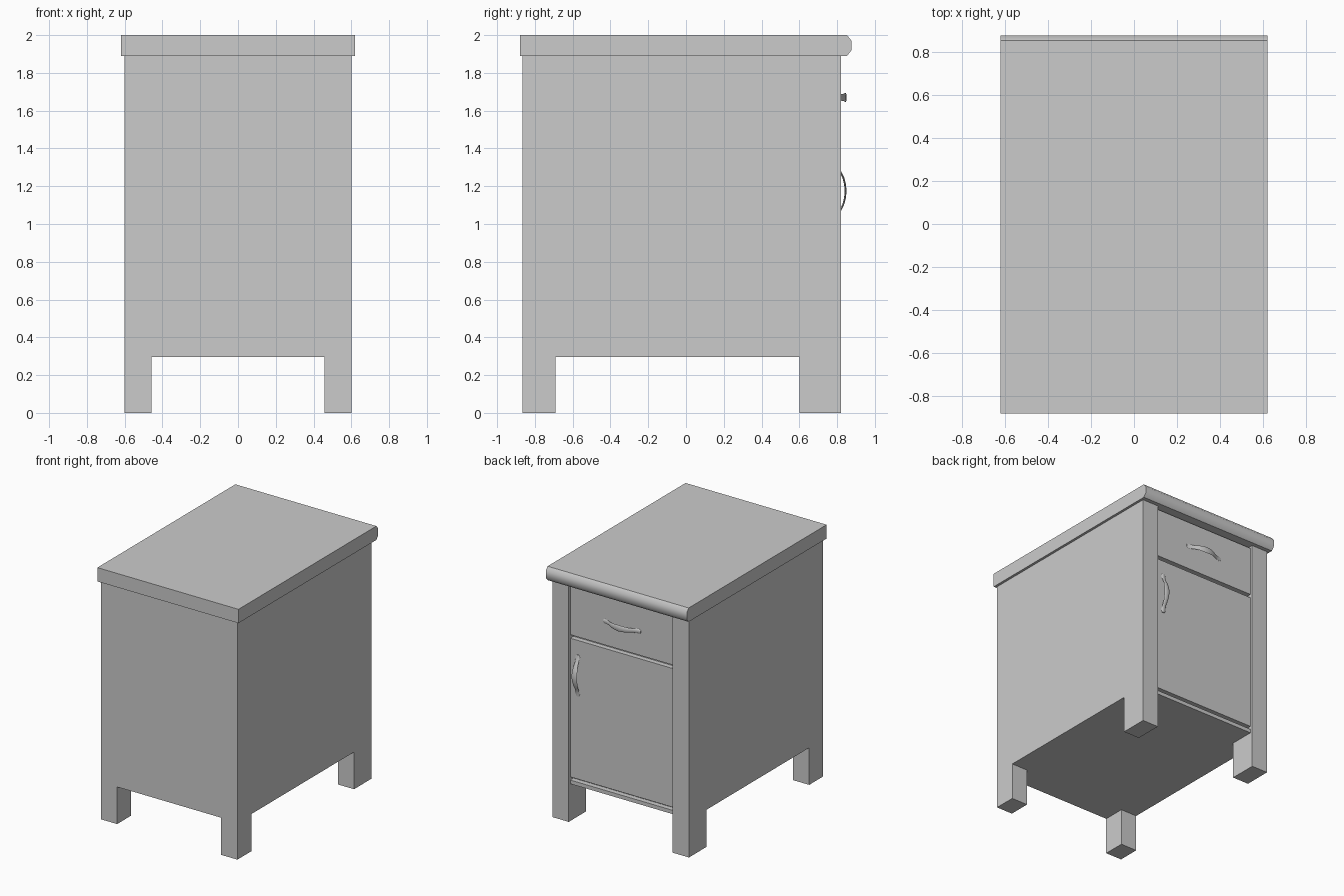
import bpy, bmesh, math
from mathutils import Vector

if "Cube" in bpy.data.objects:
    bpy.data.objects.remove(bpy.data.objects["Cube"])


def finish(name, bm, smooth=None):
    bmesh.ops.recalc_face_normals(bm, faces=bm.faces)
    me = bpy.data.meshes.new(name)
    bm.to_mesh(me)
    bm.free()
    ob = bpy.data.objects.new(name, me)
    bpy.context.collection.objects.link(ob)
    if smooth:
        bpy.ops.object.select_all(action='DESELECT')
        bpy.context.view_layer.objects.active = ob
        ob.select_set(True)
        bpy.ops.object.shade_smooth_by_angle(angle=math.radians(smooth))
    return ob


def box(name, lo, hi):
    bm = bmesh.new()
    bmesh.ops.create_cube(bm, size=1)
    lo, hi = Vector(lo), Vector(hi)
    for v in bm.verts:
        v.co = (lo + hi) / 2 + v.co * (hi - lo)
    return finish(name, bm)


def cut(target, name, lo, hi):
    cutter = box(name, lo, hi)
    cutter.hide_render = True
    cutter.hide_viewport = False
    cutter.display_type = 'WIRE'
    mod = target.modifiers.new(name, 'BOOLEAN')
    mod.operation = 'DIFFERENCE'
    mod.solver = 'EXACT'
    mod.object = cutter
    bpy.context.view_layer.objects.active = target
    bpy.ops.object.modifier_apply(modifier=mod.name)
    bpy.data.objects.remove(cutter)


INNER = 0.457    # half width between the posts
PANEL_Y = 0.80   # front plane of drawer and door

# Case with four integral legs and a recessed door side
case = box("case", (-0.6, -0.865, 0), (0.6, 0.82, 1.89))
cut(case, "side_opening", (-1, -0.69, -0.5), (1, 0.6, 0.295))
cut(case, "end_opening", (-INNER, -1, -0.5), (INNER, 1, 0.295))
cut(case, "panel_setback", (-INNER, PANEL_Y, 0.2), (INNER, 1, 2.1))
cut(case, "panel_recess", (-INNER, 0.76, 0.325), (INNER, 1, 2.1))

# Drawer front and door set into the recess
box("drawer_front", (-INNER, 0.755, 1.48), (INNER, PANEL_Y, 1.875))
box("door", (-INNER, 0.755, 0.35), (INNER, PANEL_Y, 1.452))

# Tabletop with a rounded nose over the door side
profile = [(-0.88, 1.89), (0.852, 1.89), (0.875, 1.918),
           (0.875, 1.972), (0.852, 2.0), (-0.88, 2.0)]
bm = bmesh.new()
face = bm.faces.new([bm.verts.new((-0.62, y, z)) for y, z in profile])
ext = bmesh.ops.extrude_face_region(bm, geom=[face])
bmesh.ops.translate(bm, vec=(1.24, 0, 0),
                    verts=[g for g in ext["geom"] if isinstance(g, bmesh.types.BMVert)])
finish("tabletop", bm, 45)


# Bowed handle: oval section swept along half a profile and its mirror
def handle(name, cx, cz, vertical):
    half = [(0, 0.045, 0.025), (0.035, 0.042, 0.023), (0.07, 0.033, 0.019),
            (0.105, 0.016, 0.016), (0.13, 0.006, 0.018),
            (0.15, 0.003, 0.019), (0.165, 0.002, 0.010)]
    path = [(-u, o, w) for u, o, w in half[:0:-1]] + half
    bm = bmesh.new()
    rings = []
    for u, out, w in path:
        ring = []
        for k in range(8):
            a = math.tau * k / 8
            across = w * math.cos(a)
            y = PANEL_Y + out + 0.005 * math.sin(a)
            x, z = (across, u) if vertical else (u, across)
            ring.append(bm.verts.new((cx + x, y, cz + z)))
        rings.append(ring)
    for r, s in zip(rings, rings[1:]):
        for k in range(8):
            j = (k + 1) % 8
            bm.faces.new((r[k], r[j], s[j], s[k]))
    bm.faces.new(rings[0])
    bm.faces.new(rings[-1])
    finish(name, bm, 50)


handle("drawer_handle", 0, 1.67, False)
handle("door_handle", 0.39, 1.175, True)
